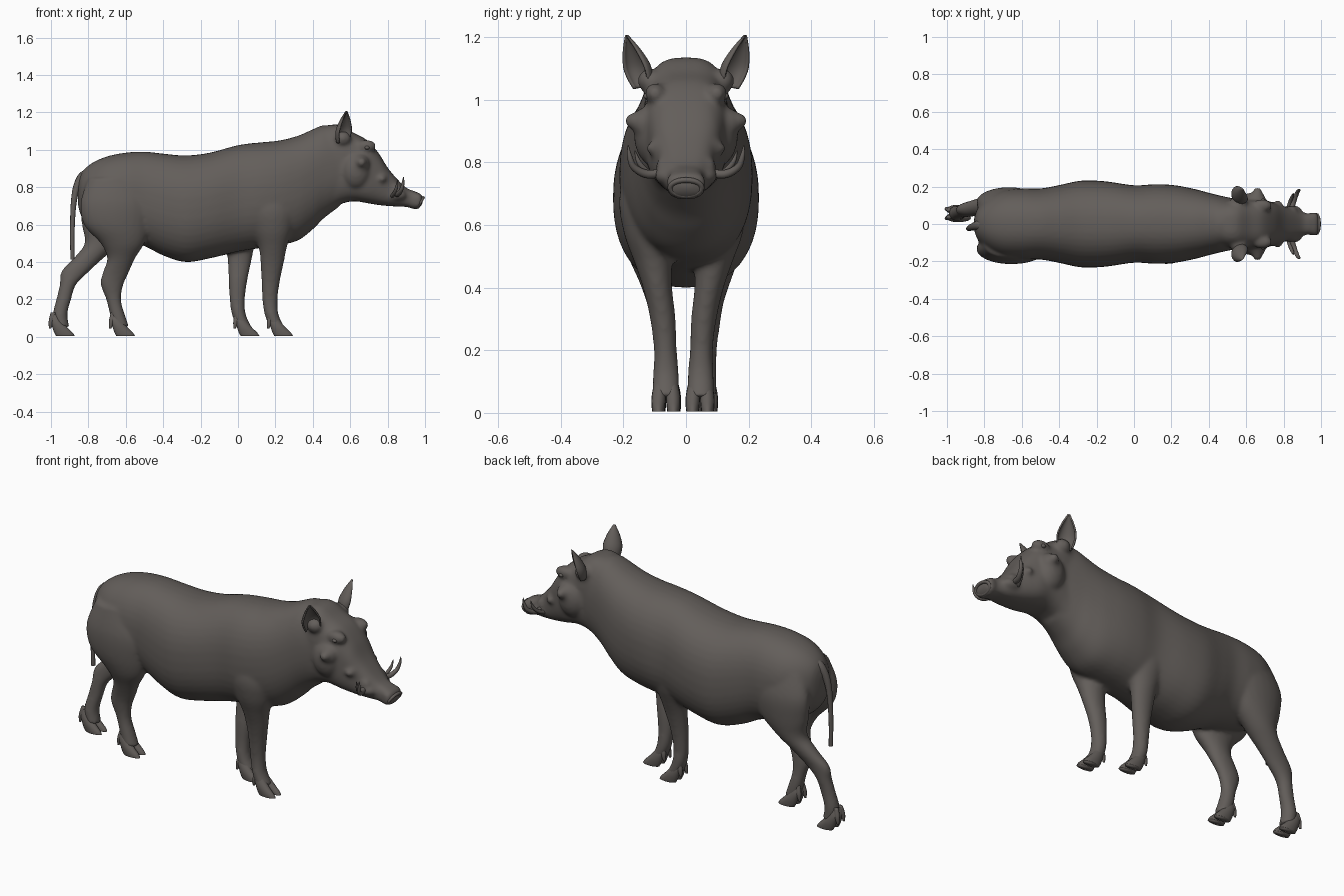
import bpy, bmesh, math
from mathutils import Vector, Matrix

if "Cube" in bpy.data.objects:
    bpy.data.objects.remove(bpy.data.objects["Cube"])

hide = bpy.data.materials.new("dark_grey_brown_hide")
hide.diffuse_color = (0.125, 0.112, 0.103, 1)
hide.use_nodes = True
hide.node_tree.nodes["Principled BSDF"].inputs["Base Color"].default_value = hide.diffuse_color


def add_object(name, data, mirror=False):
    ob = bpy.data.objects.new(name, data)
    bpy.context.collection.objects.link(ob)
    data.materials.append(hide)
    if mirror:
        m = ob.modifiers.new("mirror", 'MIRROR')
        m.use_axis = (False, True, False)
    return ob


def finish(name, bm, mirror=False):
    bmesh.ops.recalc_face_normals(bm, faces=bm.faces)
    for f in bm.faces:
        f.smooth = True
    me = bpy.data.meshes.new(name)
    bm.to_mesh(me)
    bm.free()
    return add_object(name, me, mirror)


def spline(rows, steps=5):
    """Catmull-Rom interpolation through rows of numbers."""
    rows = [Vector(r) for r in rows]
    out = []
    for i in range(len(rows) - 1):
        b, c = rows[i], rows[i + 1]
        a, d = rows[max(i - 1, 0)], rows[min(i + 2, len(rows) - 1)]
        for k in range(steps):
            t = k / steps
            out.append(0.5 * (2 * b + (c - a) * t + (2 * a - 5 * b + 4 * c - d) * t * t
                              + (3 * b - a - 3 * c + d) * t ** 3))
    return out + [rows[-1]]


def loft(bm, rings):
    loops = [[bm.verts.new(p) for p in r] for r in rings]
    n = len(loops[0])
    for a, b in zip(loops, loops[1:]):
        for i in range(n):
            j = (i + 1) % n
            bm.faces.new((a[i], a[j], b[j], b[i]))
    bm.faces.new(loops[0][::-1])
    bm.faces.new(loops[-1])


def oval(n=32, power=2.0):
    """Unit superellipse points."""
    e = 2 / power
    for i in range(n):
        c, s = math.cos(2 * math.pi * i / n), math.sin(2 * math.pi * i / n)
        yield math.copysign(abs(c) ** e, c), math.copysign(abs(s) ** e, s)


def trunk(bm, rows, power):
    """Rows of x, top z, bottom z, half width."""
    loft(bm, [[(x, w * u, (zt + zb) / 2 + (zt - zb) / 2 * v) for u, v in oval(40, power)]
              for x, zt, zb, w in spline(rows)])


def limb(bm, rows, side=1, dx=0.0, dy=0.0, n=24):
    """Rows of z, back x, front x, centre y, half width in y."""
    loft(bm, [[(dx + (x0 + x1) / 2 + (x1 - x0) / 2 * u, dy + side * y + r * v, z)
               for u, v in oval(n)] for z, x0, x1, y, r in spline(rows)])


def blob(bm, pos, radii):
    bmesh.ops.create_uvsphere(bm, u_segments=20, v_segments=12, radius=1,
                              matrix=Matrix.Translation(pos) @ Matrix.Diagonal((*radii, 1)))


def tube(name, rows, mirror=False):
    """Tapering tube; rows of x, y, z, radius."""
    cu = bpy.data.curves.new(name, 'CURVE')
    cu.dimensions, cu.bevel_depth, cu.bevel_resolution, cu.use_fill_caps = '3D', 1, 3, True
    pts = spline(rows, 6)
    sp = cu.splines.new('POLY')
    sp.points.add(len(pts) - 1)
    for p, q in zip(sp.points, pts):
        p.co, p.radius = (*q[:3], 1), q[3]
    sp.use_smooth = True
    return add_object(name, cu, mirror)


# Body: torso, neck, head and legs fused into one smooth skin
bm = bmesh.new()
trunk(bm, [(-0.855, .82, .70, .03), (-.835, .88, .64, .085), (-.78, .93, .58, .14),
           (-.7, .965, .54, .178), (-.6, .985, .51, .19), (-.5, .99, .485, .19),
           (-.4, .98, .435, .208), (-.28, .97, .40, .232), (-.15, .985, .42, .228),
           (0, 1.025, .455, .207), (.12, 1.04, .475, .213), (.22, 1.05, .49, .207),
           (.32, 1.075, .515, .188), (.4, 1.11, .575, .167), (.46, 1.132, .635, .152),
           (.54, 1.12, .695, .135)], 2.3)
trunk(bm, [(.42, 1.09, .66, .09), (.48, 1.13, .67, .128), (.55, 1.132, .71, .134),
           (.62, 1.09, .725, .132), (.69, 1.052, .715, .13), (.75, .985, .705, .112),
           (.8, .905, .70, .095), (.85, .845, .697, .08), (.9, .797, .695, .062),
           (.935, .782, .685, .057), (.96, .772, .683, .063), (.978, .764, .70, .057),
           (.988, .75, .715, .03)], 3.0)

front_leg = [(.85, .06, .26, .11, .05), (.7, .04, .30, .135, .077), (.58, .075, .29, .125, .075),
             (.48, .11, .262, .105, .06), (.4, .12, .246, .091, .047), (.3, .125, .225, .074, .041),
             (.2, .13, .212, .066, .037), (.12, .142, .217, .064, .042), (.05, .17, .25, .064, .044)]
hind_near = [(.85, -.80, -.52, .11, .07), (.72, -.842, -.47, .132, .08), (.6, -.825, -.475, .13, .08),
             (.5, -.735, -.50, .12, .065), (.42, -.70, -.55, .1, .05), (.34, -.725, -.585, .082, .04),
             (.28, -.735, -.612, .073, .037), (.2, -.705, -.625, .066, .035), (.12, -.685, -.605, .062, .04),
             (.05, -.665, -.58, .062, .041)]
hind_far = [(.85, -.80, -.52, .09, .07), (.72, -.842, -.49, .115, .08), (.6, -.835, -.53, .112, .078),
            (.5, -.82, -.63, .105, .065), (.42, -.88, -.72, .093, .05), (.35, -.945, -.795, .08, .04),
            (.28, -.953, -.865, .072, .037), (.2, -.972, -.892, .064, .035), (.12, -.99, -.912, .058, .04),
            (.05, -.975, -.90, .056, .041)]
limb(bm, front_leg, -1)
limb(bm, front_leg, 1, dx=-.175, dy=-.017)
limb(bm, hind_near, -1)
limb(bm, hind_far, 1)

# Cheek warts, muzzle bumps and brows, each a knob on a broad base
for s in (-1, 1):
    blob(bm, (.66, s * .155, .933), (.03, .042, .029))
    blob(bm, (.655, s * .13, .925), (.05, .045, .05))
    blob(bm, (.63, s * .105, .89), (.08, .062, .10))
    blob(bm, (.77, s * .094, .845), (.025, .034, .024))
    blob(bm, (.765, s * .085, .845), (.04, .03, .037))
    blob(bm, (.84, s * .07, .79), (.035, .026, .027))
    blob(bm, (.85, s * .07, .757), (.05, .03, .028))
    blob(bm, (.685, s * .098, 1.02), (.055, .034, .034))
    blob(bm, (.56, s * .115, 1.06), (.045, .04, .04))
body = finish("body", bm)
rm = body.modifiers.new("fuse", 'REMESH')
rm.mode, rm.voxel_size, rm.use_smooth_shade = 'VOXEL', 0.0095, True
sm = body.modifiers.new("soften", 'SMOOTH')
sm.factor, sm.iterations = 0.5, 10

# Cloven hooves with dewclaws: toe tip x, foot centre y
bm = bmesh.new()
for tip, y in ((.295, -.064), (.115, .045), (-.55, -.062), (-.872, .056)):
    for s in (-1, 1):
        limb(bm, [(.12, -.13, -.09, .016, .012), (.085, -.132, -.07, .02, .02),
                  (.05, -.12, -.04, .023, .023), (.022, -.11, -.012, .024, .022),
                  (.004, -.10, .0, .024, .02)], s, tip, y, 16)
        limb(bm, [(.13, -.13, -.10, .018, .010), (.085, -.14, -.11, .024, .012),
                  (.045, -.139, -.127, .026, .005)], s, tip, y, 12)
finish("hooves", bm)

# Ears: cupped leaves opening forward and outward
bm = bmesh.new()
base, axis = Vector((.56, .138, 1.04)), Vector((.02, .052, .165))
normal, across = Vector((.7, .7, -.1)), Vector((.7, -.7, .1))
grid = []
for u, w in [(q[0], q[1]) for q in spline([(0, .034, 0), (.2, .044, 0), (.42, .046, 0),
                                           (.7, .03, 0), (.9, .012, 0), (1, .002, 0)], 3)]:
    grid.append([bm.verts.new(base + axis * u + across * w * math.sin(a)
                              - normal * w * .8 * math.cos(a))
                 for a in [math.radians(-105 + 15 * k) for k in range(15)]])
for a, b in zip(grid, grid[1:]):
    for i in range(14):
        bm.faces.new((a[i], a[i + 1], b[i + 1], b[i]))
ears = finish("ears", bm, True)
so = ears.modifiers.new("thickness", 'SOLIDIFY')
so.thickness, so.offset = .008, 0

# Eyes
bm = bmesh.new()
blob(bm, (.69, .122, 1.012), (.014, .014, .011))
finish("eyes", bm, True)

# Nose rim, tilted slightly downward
bm = bmesh.new()
ring = [Vector((.976 + .014 * v, .05 * u, .719 + .025 * v)) for u, v in oval(28)]
loops = [[bm.verts.new(p + Vector((.009 * math.cos(t), .009 * math.sin(t) * u,
                                   .009 * math.sin(t) * v)))
          for t in [math.pi * k / 4 for k in range(8)]] for p, (u, v) in zip(ring, oval(28))]
for i in range(28):
    a, b = loops[i], loops[(i + 1) % 28]
    for k in range(8):
        bm.faces.new((a[k], a[(k + 1) % 8], b[(k + 1) % 8], b[k]))
finish("nose_rim", bm)

# Tusks and tail
tube("upper_tusks", [(.84, .07, .768, .014), (.855, .125, .763, .014), (.872, .166, .785, .011),
                     (.882, .18, .82, .008), (.885, .185, .855, .002)], True)
tube("lower_tusks", [(.82, .07, .748, .011), (.835, .12, .768, .010), (.848, .15, .80, .008),
                     (.853, .163, .838, .002)], True)
tube("tail", [(-.77, 0, .87, .03), (-.825, -.005, .86, .027), (-.862, -.015, .80, .02),
              (-.88, -.022, .70, .015), (-.886, -.025, .55, .012), (-.885, -.025, .415, .011)])
